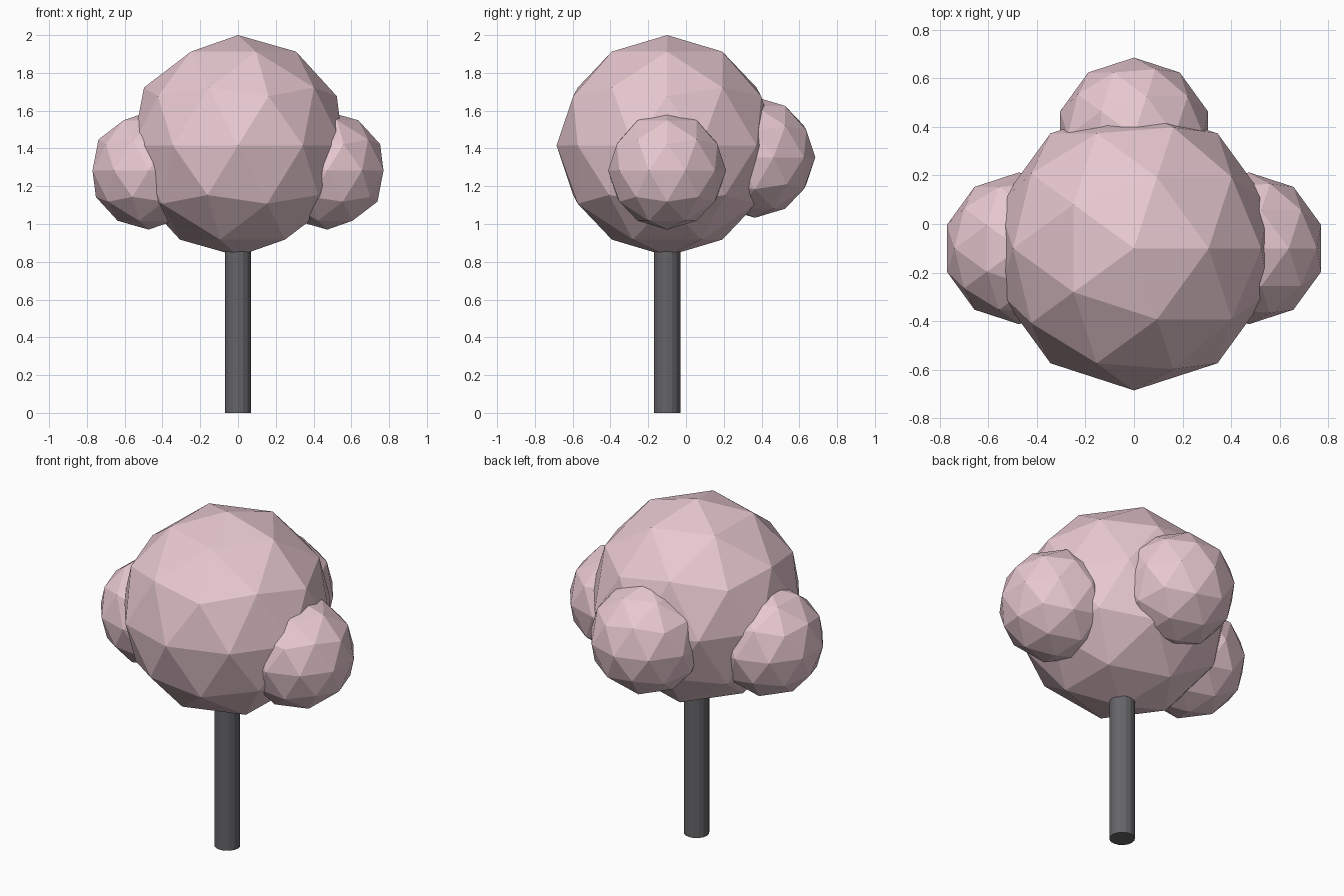
import bpy

if "Cube" in bpy.data.objects:
    bpy.data.objects.remove(bpy.data.objects["Cube"])


def material(name, rgb):
    mat = bpy.data.materials.new(name)
    mat.diffuse_color = (*rgb, 1)
    mat.use_nodes = True
    mat.node_tree.nodes["Principled BSDF"].inputs["Base Color"].default_value = mat.diffuse_color
    return mat


PINK = material("blossom_pink", (0.80, 0.58, 0.63))
DARK = material("trunk_grey", (0.13, 0.13, 0.14))


def foliage(name, centre, radius):
    # Faceted low-poly ball
    bpy.ops.mesh.primitive_ico_sphere_add(subdivisions=2, radius=radius, location=centre)
    ball = bpy.context.object
    ball.name = name
    ball.data.materials.append(PINK)
    return ball


# Trunk, its top buried in the crown
TOP = 1.0
bpy.ops.mesh.primitive_cylinder_add(vertices=16, radius=0.07, depth=TOP,
                                    location=(0, -0.1, TOP / 2))
trunk = bpy.context.object
trunk.name = "trunk"
trunk.data.materials.append(DARK)

# Main crown and its three side clumps
foliage("crown", (0, -0.1, 1.415), 0.585)
for side, name in ((-1, "left_clump"), (1, "right_clump")):
    foliage(name, (side * 0.473, -0.1, 1.283), 0.3125)
foliage("back_clump", (0, 0.365, 1.353), 0.32)
